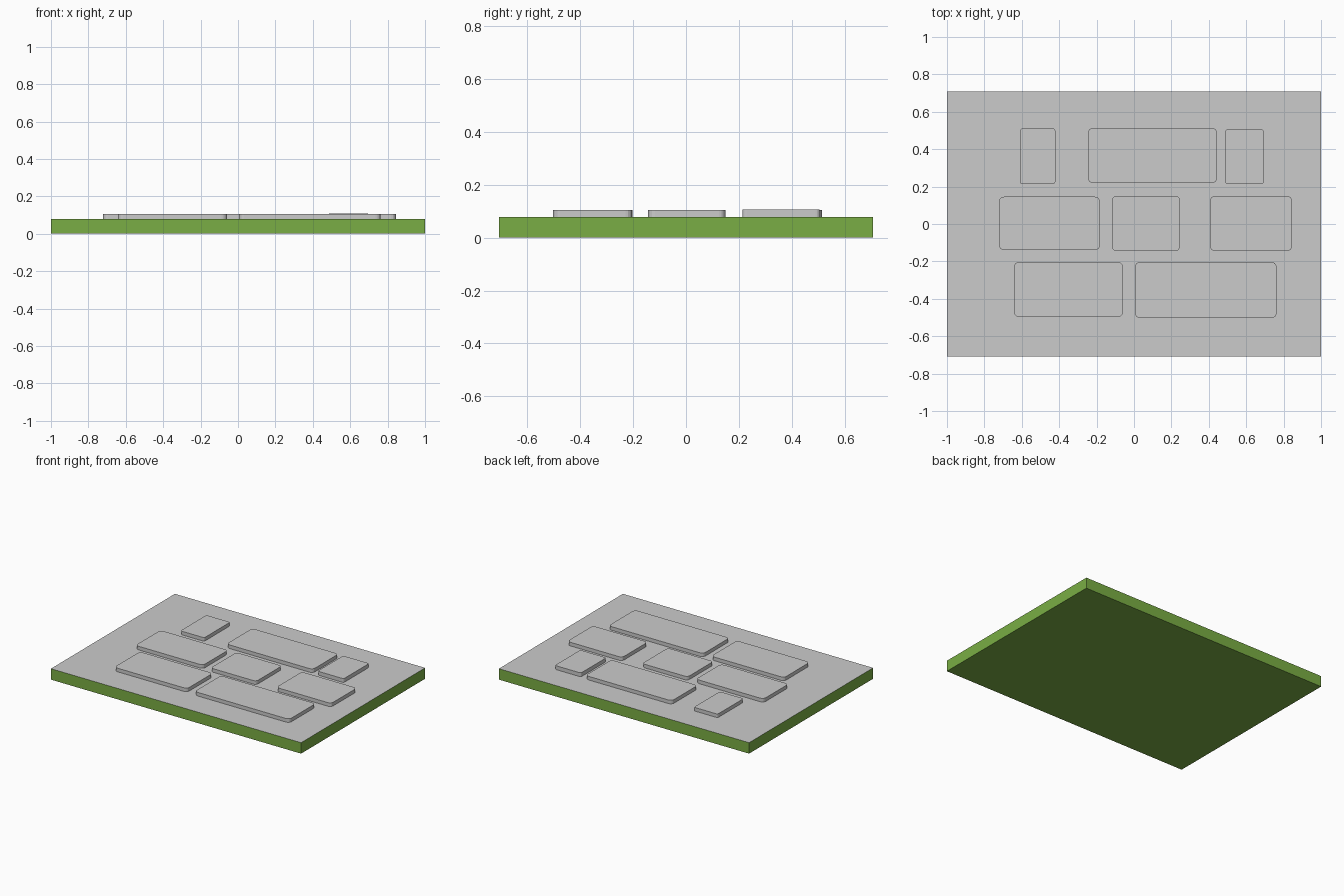
import bpy, bmesh
from math import cos, sin, pi

if "Cube" in bpy.data.objects:
    bpy.data.objects.remove(bpy.data.objects["Cube"])

BASE_TOP = 0.079
HALF_X, HALF_Y = 1.0, 0.708


def make_object(name, bm, material=None):
    mesh = bpy.data.meshes.new(name)
    bm.to_mesh(mesh)
    bm.free()
    obj = bpy.data.objects.new(name, mesh)
    bpy.context.collection.objects.link(obj)
    if material:
        mesh.materials.append(material)
    return obj


def paving_stone(name, x0, x1, y0, y1, top, steps=4):
    """Slab with rounded corners; the rounding widens with the stone."""
    rx = min(0.028, 0.06 * (x1 - x0))
    ry = 0.026 if x1 - x0 > 0.3 else 0.016
    corners = [(x1 - rx, y1 - ry), (x0 + rx, y1 - ry),
               (x0 + rx, y0 + ry), (x1 - rx, y0 + ry)]
    bm = bmesh.new()
    outline = []
    for i, (cx, cy) in enumerate(corners):
        for k in range(steps + 1):
            a = (i + k / steps) * pi / 2
            outline.append(bm.verts.new((cx + rx * cos(a), cy + ry * sin(a), BASE_TOP)))
    face = bm.faces.new(outline)
    ext = bmesh.ops.extrude_face_region(bm, geom=[face], use_keep_orig=True)
    verts = [v for v in ext["geom"] if isinstance(v, bmesh.types.BMVert)]
    bmesh.ops.translate(bm, verts=verts, vec=(0, 0, top - BASE_TOP))
    bmesh.ops.recalc_face_normals(bm, faces=bm.faces)
    return make_object(name, bm)


green = bpy.data.materials.new("grass_green")
green.diffuse_color = (0.195, 0.42, 0.058, 1)
green.use_nodes = True
green.node_tree.nodes["Principled BSDF"].inputs["Base Color"].default_value = green.diffuse_color

# Green base: sides and underside
bm = bmesh.new()
bmesh.ops.create_cube(bm, size=1)
bmesh.ops.scale(bm, verts=bm.verts, vec=(2 * HALF_X, 2 * HALF_Y, BASE_TOP))
bmesh.ops.translate(bm, verts=bm.verts, vec=(0, 0, BASE_TOP / 2))
top_faces = [f for f in bm.faces if f.normal.z > 0.5]
bmesh.ops.delete(bm, geom=top_faces, context="FACES_ONLY")
make_object("base", bm, green)

# Grey ground surface closing the base
bm = bmesh.new()
bmesh.ops.create_grid(bm, x_segments=1, y_segments=1, size=1)
bmesh.ops.scale(bm, verts=bm.verts, vec=(HALF_X, HALF_Y, 1))
bmesh.ops.translate(bm, verts=bm.verts, vec=(0, 0, BASE_TOP))
make_object("ground_surface", bm)

# Paving stones: x range, y range, top height
stones = [
    # back row
    (-0.61, -0.42, 0.214, 0.510, 0.105),
    (-0.246, 0.444, 0.219, 0.514, 0.105),
    (0.487, 0.695, 0.214, 0.505, 0.107),
    # middle row
    (-0.722, -0.182, -0.140, 0.146, 0.105),
    (-0.118, 0.246, -0.144, 0.150, 0.105),
    (0.406, 0.845, -0.144, 0.150, 0.105),
    # front row
    (-0.642, -0.059, -0.497, -0.203, 0.105),
    (0.005, 0.762, -0.503, -0.203, 0.105),
]
for i, s in enumerate(stones, 1):
    paving_stone(f"paving_stone_{i}", *s)
